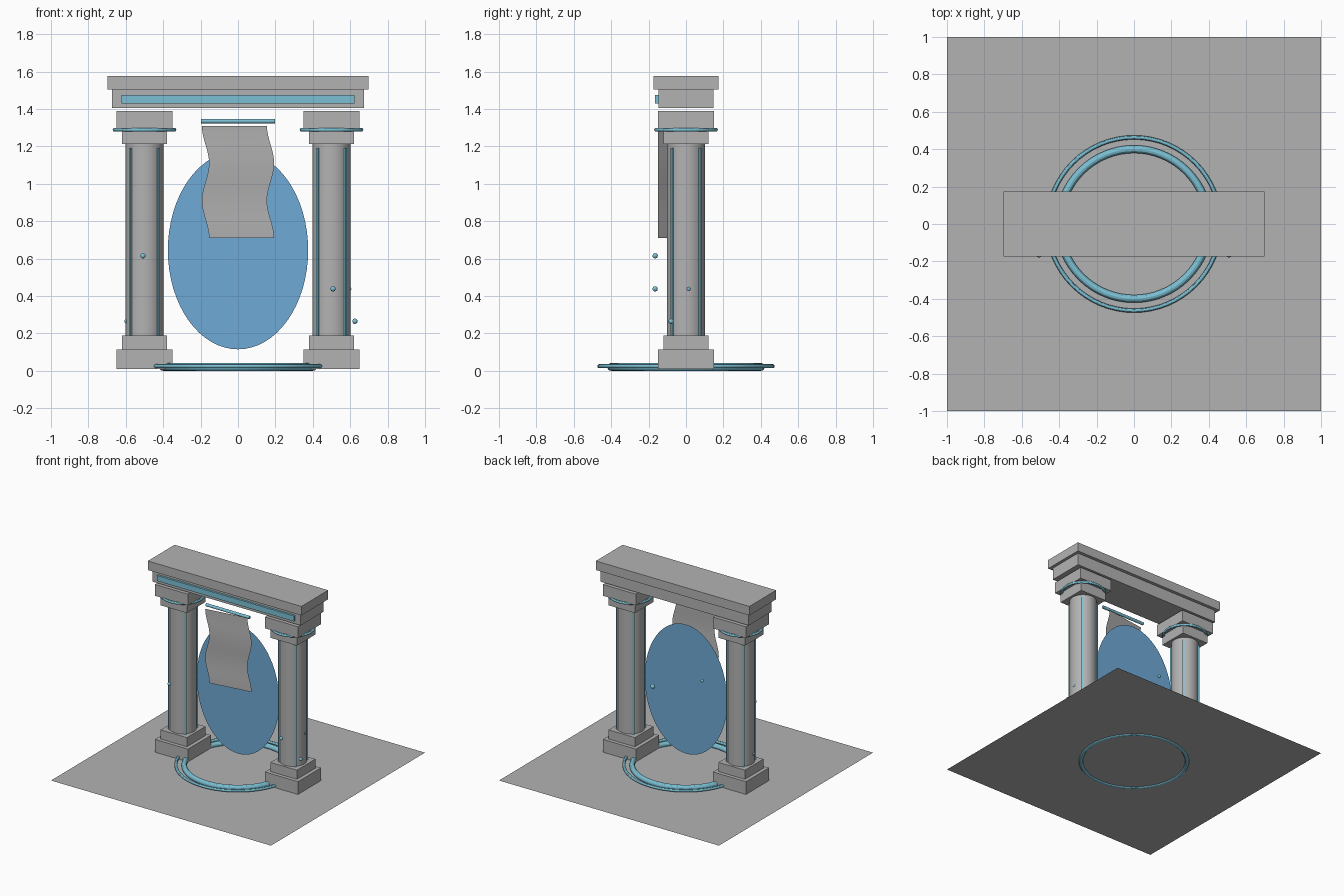
import bpy, bmesh, math
from mathutils import Matrix, Vector

if "Cube" in bpy.data.objects:
    bpy.data.objects.remove(bpy.data.objects["Cube"], do_unlink=True)


def material(name, rgb):
    m = bpy.data.materials.new(name)
    m.use_nodes = True
    m.diffuse_color = (*rgb, 1)
    m.node_tree.nodes["Principled BSDF"].inputs["Base Color"].default_value = (*rgb, 1)
    return m


STONE = material("grey stone", (0.45, 0.45, 0.45))
GLOW = material("pale cyan glow", (0.20, 0.53, 0.66))
PORTAL = material("portal blue", (0.16, 0.40, 0.68))


def finish(bm, name, mat, smooth=False):
    bmesh.ops.recalc_face_normals(bm, faces=bm.faces)
    mesh = bpy.data.meshes.new(name)
    bm.to_mesh(mesh)
    bm.free()
    mesh.materials.append(mat)
    ob = bpy.data.objects.new(name, mesh)
    bpy.context.scene.collection.objects.link(ob)
    if smooth:
        bpy.ops.object.select_all(action="DESELECT")
        ob.select_set(True)
        bpy.context.view_layer.objects.active = ob
        bpy.ops.object.shade_smooth_by_angle()
    return ob


def box(name, mat, x, y, z0, z1, half_x, half_y, turn=0):
    bm = bmesh.new()
    size = Matrix.Diagonal((2 * half_x, 2 * half_y, z1 - z0, 1))
    place = Matrix.Translation((x, y, (z0 + z1) / 2)) @ Matrix.Rotation(turn, 4, "Z")
    bmesh.ops.create_cube(bm, size=1, matrix=place @ size)
    return finish(bm, name, mat)


def cylinder(name, mat, centre, radius, length, axis="Z"):
    bm = bmesh.new()
    place = Matrix.Translation(centre)
    if axis == "X":
        place = place @ Matrix.Rotation(math.pi / 2, 4, "Y")
    bmesh.ops.create_cone(bm, cap_ends=True, segments=32, radius1=radius,
                          radius2=radius, depth=length, matrix=place)
    return finish(bm, name, mat, True)


def ring(name, mat, centre, major, minor):
    # Spin a small circle about the vertical axis
    bm = bmesh.new()
    c = Vector(centre)
    place = Matrix.Translation(c + Vector((major, 0, 0))) @ Matrix.Rotation(math.pi / 2, 4, "X")
    bmesh.ops.create_circle(bm, segments=12, radius=minor, matrix=place)
    bmesh.ops.spin(bm, geom=bm.verts[:] + bm.edges[:], cent=c, axis=(0, 0, 1),
                   angle=math.tau, steps=64, use_merge=True)
    bmesh.ops.remove_doubles(bm, verts=bm.verts, dist=0.0001)
    return finish(bm, name, mat, True)


def orb(name, centre, radius):
    bm = bmesh.new()
    bmesh.ops.create_uvsphere(bm, u_segments=16, v_segments=10, radius=radius,
                              matrix=Matrix.Translation(centre))
    return finish(bm, name, GLOW, True)


# Ground sheet and floor rings
bm = bmesh.new()
bmesh.ops.create_grid(bm, x_segments=1, y_segments=1, size=1,
                      matrix=Matrix.Translation((0, 0, 0.008)))
finish(bm, "ground", STONE)
ring("floor_ring_inner", GLOW, (0, 0, 0.021), 0.40, 0.021)
ring("floor_ring_outer", GLOW, (0, 0, 0.025), 0.463, 0.011)

# Two columns with stepped bases, capitals, glowing collars and strips
for side, x in (("right", -0.5), ("left", 0.5)):
    box(side + "_base", STONE, x, 0, 0.01, 0.115, 0.15, 0.15)
    box(side + "_base_step", STONE, x, 0, 0.115, 0.19, 0.12, 0.12)
    cylinder(side + "_shaft", STONE, (x, 0, 0.70), 0.102, 1.03)
    box(side + "_capital_step", STONE, x, 0, 1.213, 1.295, 0.12, 0.12)
    box(side + "_capital", STONE, x, 0, 1.295, 1.388, 0.15, 0.15)
    ring(side + "_collar", GLOW, (x, 0, 1.289), 0.16, 0.01)
    for i in range(4):
        a = math.pi / 4 + i * math.pi / 2
        box(f"{side}_strip_{i + 1}", GLOW, x + 0.104 * math.cos(a), 0.104 * math.sin(a),
            0.19, 1.19, 0.007, 0.007, a)

# Lintel, cornice and front inlay
box("lintel", STONE, 0, 0, 1.404, 1.503, 0.674, 0.148)
box("cornice", STONE, 0, 0, 1.503, 1.577, 0.698, 0.174)
box("lintel_inlay", GLOW, 0, -0.154, 1.43, 1.475, 0.623, 0.011)

# Flat oval portal
bm = bmesh.new()
oval = Matrix.Translation((0, 0, 0.645)) @ Matrix.Diagonal((0.375, 1, 0.53, 1))
bmesh.ops.create_circle(bm, cap_ends=True, segments=64, radius=1,
                        matrix=oval @ Matrix.Rotation(math.pi / 2, 4, "X"))
finish(bm, "portal", PORTAL)

# Hanging rod and the rippling banner below it
cylinder("banner_rod", GLOW, (0, -0.13, 1.335), 0.012, 0.395, "X")
bm = bmesh.new()
rows = []
for i in range(25):
    drop = 0.6 * i / 24
    sway = -0.019 * math.cos(math.tau * drop / 0.4)
    rows.append([bm.verts.new((sway - 0.174, -0.15, 1.31 - drop)),
                 bm.verts.new((sway + 0.174, -0.10, 1.31 - drop))])
for (a, b), (c, d) in zip(rows, rows[1:]):
    bm.faces.new((a, c, d, b))
finish(bm, "banner", STONE, True)

# Floating orbs
orbs = [(-0.508, -0.165, 0.615, 0.014), (0.508, -0.165, 0.438, 0.014),
        (0.625, -0.08, 0.265, 0.014), (0.594, 0.013, 0.438, 0.012),
        (-0.595, -0.02, 0.265, 0.012), (-0.192, 0.066, 0.79, 0.012),
        (0.26, 0.06, 0.62, 0.018)]
for i, (x, y, z, r) in enumerate(orbs):
    orb(f"orb_{i + 1}", (x, y, z), r)
